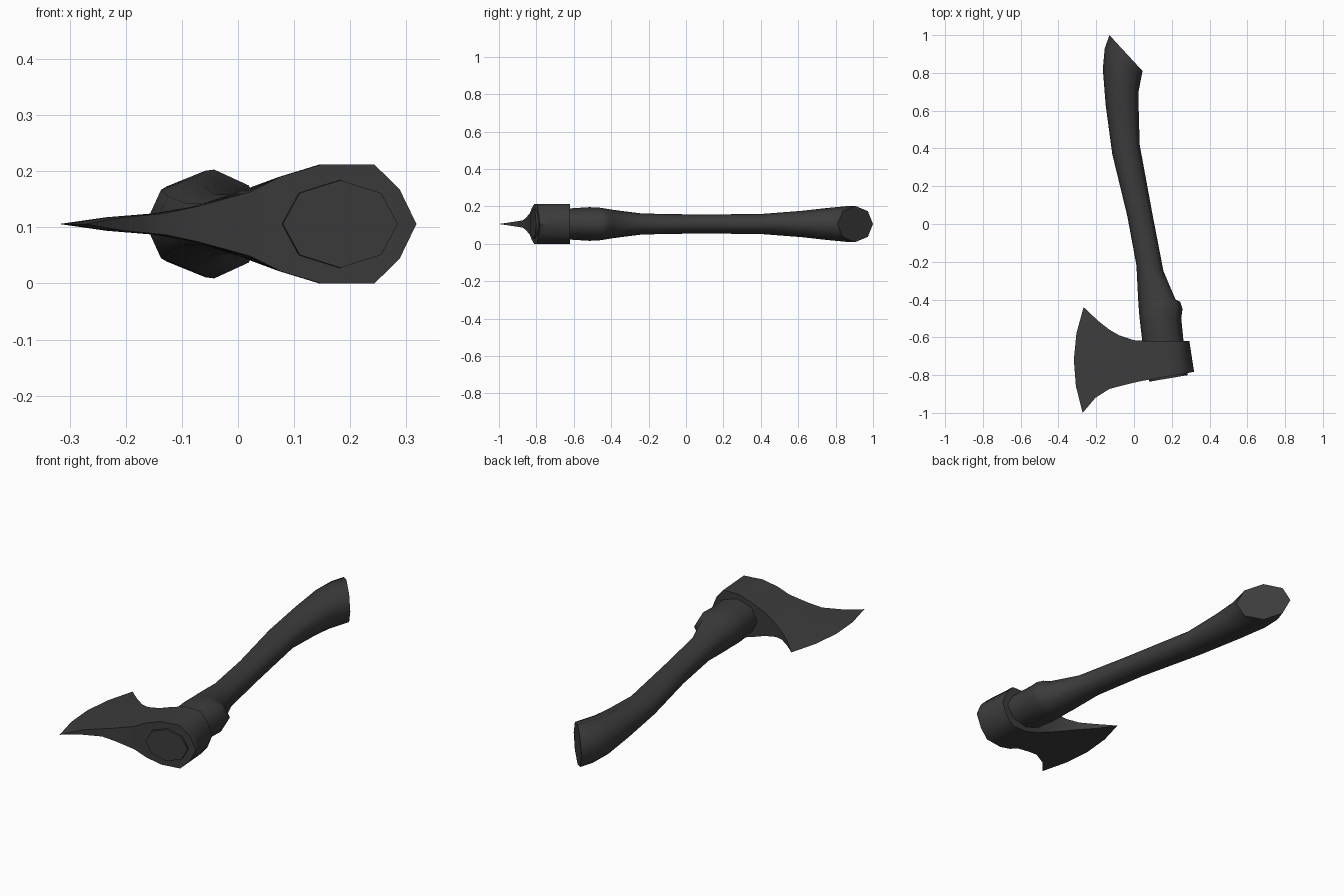
import bpy, bmesh, math

if "Cube" in bpy.data.objects:
    bpy.data.objects.remove(bpy.data.objects["Cube"])

ZC = 0.106  # height of the symmetry plane

dark = bpy.data.materials.new("dark_grey")
dark.diffuse_color = (0.045, 0.045, 0.045, 1)
dark.use_nodes = True
dark.node_tree.nodes["Principled BSDF"].inputs["Base Color"].default_value = dark.diffuse_color


def loft(name, rings, caps, angle):
    """Skin a list of equal-length closed rings into one object."""
    bm = bmesh.new()
    loops = [[bm.verts.new(p) for p in ring] for ring in rings]
    n = len(loops[0])
    for a, b in zip(loops, loops[1:]):
        for i in range(n):
            j = (i + 1) % n
            bm.faces.new((a[i], a[j], b[j], b[i]))
    if caps:
        bm.faces.new(loops[0])
        bm.faces.new(loops[-1])
    bmesh.ops.remove_doubles(bm, verts=bm.verts, dist=0.0005)
    bmesh.ops.dissolve_degenerate(bm, edges=bm.edges, dist=0.0005)
    bmesh.ops.recalc_face_normals(bm, faces=bm.faces)
    me = bpy.data.meshes.new(name)
    bm.to_mesh(me)
    bm.free()
    me.materials.append(dark)
    ob = bpy.data.objects.new(name, me)
    bpy.context.collection.objects.link(ob)
    bpy.ops.object.select_all(action='DESELECT')
    ob.select_set(True)
    bpy.context.view_layer.objects.active = ob
    bpy.ops.object.shade_smooth_by_angle(angle=math.radians(angle))
    return ob


def oval(lx, ly, rx, ry, h):
    """Eight-sided section between a left and a right point."""
    ring = []
    for k in range(8):
        a = k * math.pi / 4
        t = (1 - math.cos(a)) / 2
        ring.append((lx + (rx - lx) * t, ly + (ry - ly) * t, ZC + h * math.sin(a)))
    return ring


def slab(tx, ty, bx, by, bulge, h):
    """Slab section between an upper and a lower point, bowed by bulge."""
    ts = [k / 4 for k in range(5)]
    line = [(tx + (bx - tx) * t + bulge * 4 * t * (1 - t), ty + (by - ty) * t) for t in ts]
    return [(x, y, ZC + h) for x, y in line] + [(x, y, ZC - h) for x, y in reversed(line)]


# Handle: curved eight-sided shaft, slanted grip end to the head end
loft("handle", [oval(*s) for s in (
    (-0.13, 1.00, 0.045, 0.81, 0.097),
    (-0.155, 0.93, 0.039, 0.78, 0.095),
    (-0.165, 0.82, 0.024, 0.70, 0.086),
    (-0.15, 0.63, 0.025, 0.60, 0.070),
    (-0.115, 0.37, 0.030, 0.42, 0.053),
    (-0.035, 0.04, 0.100, 0.04, 0.051),
    (0.013, -0.22, 0.156, -0.25, 0.056),
    (0.022, -0.40, 0.220, -0.40, 0.077),
    (0.024, -0.43, 0.245, -0.413, 0.081),
    (0.027, -0.47, 0.257, -0.45, 0.087),
    (0.033, -0.53, 0.250, -0.50, 0.090),
    (0.045, -0.63, 0.262, -0.62, 0.083),
    (0.080, -0.835, 0.285, -0.80, 0.078),
)], True, 58)

# Axe head: flared blade tapering from the edge to the thick eye and poll
loft("axe_head", [slab(*s) for s in (
    (-0.267, -0.44, -0.272, -1.00, -0.049, 0.0),
    (-0.193, -0.51, -0.204, -0.92, -0.036, 0.012),
    (-0.130, -0.56, -0.130, -0.873, -0.020, 0.019),
    (-0.077, -0.59, -0.070, -0.857, 0.0, 0.032),
    (0.000, -0.615, 0.021, -0.835, 0.0, 0.057),
    (0.073, -0.62, 0.075, -0.825, 0.0, 0.084),
    (0.145, -0.62, 0.148, -0.812, 0.0, 0.106),
    (0.230, -0.62, 0.243, -0.797, 0.0, 0.106),
    (0.268, -0.62, 0.288, -0.788, 0.0, 0.062),
    (0.293, -0.62, 0.318, -0.782, 0.0, 0.0),
)], False, 50)
